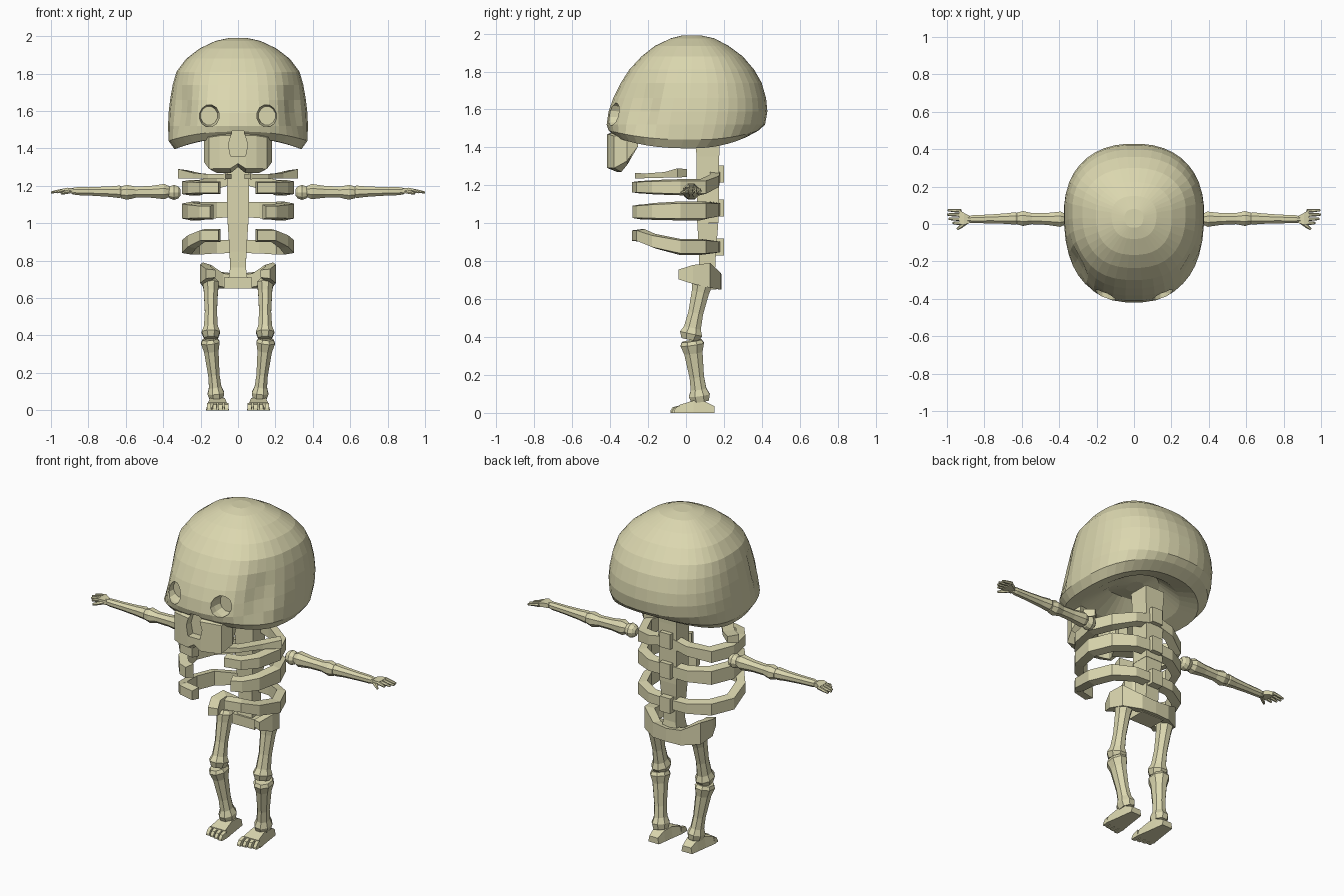
import bpy, bmesh, math
from mathutils import Vector

if "Cube" in bpy.data.objects:
    bpy.data.objects.remove(bpy.data.objects["Cube"])

bone_mat = bpy.data.materials.new("pale bone")
bone_mat.use_nodes = True
bone_mat.diffuse_color = (0.71, 0.68, 0.43, 1)
bsdf = bone_mat.node_tree.nodes["Principled BSDF"]
bsdf.inputs["Base Color"].default_value = (0.71, 0.68, 0.43, 1)
bsdf.inputs["Roughness"].default_value = 0.8


def loft(name, rings, mirror=False):
    """Skin a list of equal-sized point rings and cap both ends."""
    bm = bmesh.new()
    rows = [[bm.verts.new(p) for p in r] for r in rings]
    n = len(rows[0])
    for a, b in zip(rows, rows[1:]):
        for i in range(n):
            j = (i + 1) % n
            bm.faces.new((a[i], a[j], b[j], b[i]))
    bm.faces.new(rows[0])
    bm.faces.new(rows[-1])
    bmesh.ops.recalc_face_normals(bm, faces=bm.faces)
    me = bpy.data.meshes.new(name)
    bm.to_mesh(me)
    bm.free()
    me.materials.append(bone_mat)
    ob = bpy.data.objects.new(name, me)
    bpy.context.collection.objects.link(ob)
    if mirror:
        ob.modifiers.new("Mirror", 'MIRROR').use_mirror_merge = False
    return ob


def ring(c, u, v, n):
    """Ellipse of n points about c with half axes u and v."""
    t = [math.tau * (i + 0.5) / n for i in range(n)]
    return [Vector(c) + Vector(u) * math.cos(a) + Vector(v) * math.sin(a) for a in t]


def bone(name, a, b, profile, n=8, mirror=True, depth=1.0):
    """Turned shaft from a to b; profile gives (fraction, radius)."""
    a, b = Vector(a), Vector(b)
    d = (b - a).normalized()
    u = d.cross(Vector((0, 1, 0))).normalized()
    v = d.cross(u) * depth
    return loft(name, [ring(a.lerp(b, t), u * r, v * r, n) for t, r in profile], mirror)


def band(name, path, thick, mirror=True, symmetric=False):
    """Upright strap along (x, y, z, height) points."""
    if symmetric:
        path = path + [(-x, y, z, h) for x, y, z, h in reversed(path[:-1])]
    rings = []
    for i, (x, y, z, h) in enumerate(path):
        p, q = path[max(i - 1, 0)], path[min(i + 1, len(path) - 1)]
        t = Vector((q[0] - p[0], q[1] - p[1], 0)).normalized()
        s = Vector((-t.y, t.x, 0)) * thick / 2
        c, up = Vector((x, y, z)), Vector((0, 0, h / 2))
        rings.append([c + s + up * 0.8, c - s + up, c - s - up, c + s - up * 0.8])
    return loft(name, rings, mirror and not symmetric)


def box(name, lo, hi):
    (x0, y0, z0), (x1, y1, z1) = lo, hi
    return loft(name, [[(x0, y0, z), (x1, y0, z), (x1, y1, z), (x0, y1, z)] for z in (z0, z1)])


def cut(target, cutter):
    m = target.modifiers.new("Cut", 'BOOLEAN')
    m.operation, m.solver, m.object = 'DIFFERENCE', 'EXACT', cutter
    bpy.context.view_layer.objects.active = target
    bpy.ops.object.modifier_apply(modifier=m.name)


# Skull: rings of (height, half width, front, back, rim lift)
def skull_ring(z, w, front, back, lift, n=40):
    mid = front + (back - front) * 0.57
    pts = []
    for i in range(n):
        a = math.tau * (i + 0.5) / n
        c, s = math.cos(a), math.sin(a)
        e = 2 / (2.25 if s > 0 else 2.45)
        x = w * math.copysign(abs(c) ** e, c)
        depth = (back - mid) if s > 0 else (mid - front)
        y = mid + depth * math.copysign(abs(s) ** e, s)
        # hollow temples beside the eyes
        if s < 0 and lift == 0:
            dent = math.exp(-((z - 1.61) / 0.13) ** 2 - ((s + 0.6) / 0.2) ** 2)
            x *= 1 - 0.09 * dent
            y += 0.03 * dent
        pts.append((x, y, z + lift * s * s))
    return pts


skull = loft("skull", [skull_ring(*r) for r in (
    (1.99, 0.05, -0.02, 0.08, 0), (1.975, 0.12, -0.08, 0.15, 0),
    (1.935, 0.205, -0.165, 0.225, 0), (1.88, 0.277, -0.235, 0.30, 0),
    (1.81, 0.33, -0.30, 0.36, 0), (1.74, 0.35, -0.345, 0.40, 0),
    (1.66, 0.364, -0.385, 0.423, 0), (1.59, 0.372, -0.41, 0.43, 0),
    (1.52, 0.375, -0.42, 0.418, 0), (1.44, 0.372, -0.41, 0.385, 0.05),
    (1.395, 0.34, -0.375, 0.32, 0.06), (1.43, 0.25, -0.29, 0.22, 0.05),
    (1.51, 0.12, -0.15, 0.14, 0.04), (1.53, 0.04, -0.05, 0.06, 0))])

# Upper jaw arch
jaw = band("upper_jaw", [(0.14, -0.26, 1.435, 0.07), (0.155, -0.31, 1.40, 0.18),
                         (0.135, -0.36, 1.375, 0.21), (0.09, -0.38, 1.38, 0.22),
                         (0.04, -0.39, 1.38, 0.22), (0, -0.39, 1.395, 0.19)],
           0.055, symmetric=True)

# Eye sockets and nose opening
cutters = []
for side in (-1, 1):
    cutters.append(loft("eye_cutter", [
        ring((side * 0.155, y, 1.575), (r, 0, 0), (0, 0, r * 1.1), 12)
        for y, r in ((-0.55, 0.057), (-0.37, 0.055), (-0.325, 0.046))]))
nose = [(-0.04, 1.36), (0.04, 1.36), (0.052, 1.42), (0.03, 1.495), (-0.03, 1.495), (-0.052, 1.42)]
cutters.append(loft("nose_cutter", [[(x, y, z) for x, z in nose] for y in (-0.55, -0.37)]))
for c in cutters:
    cut(skull, c)
cut(jaw, cutters[-1])
for c in cutters:
    bpy.data.objects.remove(c)

# Square spine with a flared neck, and spinous processes
bone("lower_spine", (0, 0.11, 0.66), (0, 0.115, 1.0),
     ((0, 0.08), (0.3, 0.06), (0.55, 0.064), (1, 0.078)), n=4, mirror=False)
bone("upper_spine", (0, 0.115, 1.0), (0, 0.115, 1.44),
     ((0, 0.08), (0.5, 0.083), (0.8, 0.085), (1, 0.09)), n=4, mirror=False)
for i, z in enumerate((0.83, 1.035, 1.215)):
    box(f"spinous_process_{i}", (-0.035, 0.13, z), (0.035, 0.2, z + 0.09))

# Rib pairs: heights at back, side and front, strap height, front gap
for i, (back, side, front, h, reach) in enumerate(((1.25, 1.19, 1.19, 0.085, 0.1),
                                                   (1.075, 1.065, 1.06, 0.1, 0.14),
                                                   (0.875, 0.875, 0.935, 0.085, 0.1))):
    low = (back + side) / 2
    band(f"rib_pair_{i}", [(0, 0.155, back, h * 0.8), (0.12, 0.15, low, h * 0.85),
                           (0.225, 0.09, side, h), (0.275, -0.03, side, h),
                           (0.245, -0.17, (side + front) / 2, h * 0.9),
                           (0.19, -0.24, front, h * 0.8), (reach, -0.26, front, h * 0.8)], 0.05)

# Collar bones
band("collar_bones", [(0.05, -0.24, 1.25, 0.03), (0.14, -0.19, 1.25, 0.025),
                      (0.22, -0.09, 1.255, 0.03), (0.30, -0.02, 1.265, 0.05)], 0.065)

# Pelvis
band("pelvis", [(0.145, -0.03, 0.73, 0.05), (0.175, 0.04, 0.73, 0.1), (0.165, 0.11, 0.725, 0.13),
                (0.085, 0.155, 0.695, 0.09), (0, 0.16, 0.69, 0.08)], 0.055, symmetric=True)
box("sacrum", (-0.075, 0.05, 0.65), (0.075, 0.16, 0.71))

# Arms
bone("shoulder_balls", (0.307, 0.025, 1.165), (0.378, 0.025, 1.165),
     ((0, 0.018), (0.18, 0.034), (0.5, 0.042), (0.82, 0.034), (1, 0.018)), n=10)
bone("upper_arms", (0.362, 0.025, 1.17), (0.625, 0.03, 1.165),
     ((0, 0.028), (0.12, 0.044), (0.4, 0.034), (0.7, 0.032), (0.88, 0.043), (1, 0.034)))
bone("forearms", (0.62, 0.03, 1.168), (0.89, 0.025, 1.172),
     ((0, 0.028), (0.05, 0.036), (0.25, 0.03), (0.6, 0.025), (0.9, 0.023), (1, 0.017)))
loft("palms", [[(x, y0, z0), (x, y1, z0), (x, y1, z1), (x, y0, z1)] for x, y0, y1, z0, z1 in
               ((0.88, 0.005, 0.045, 1.16, 1.185), (0.91, -0.005, 0.06, 1.165, 1.19),
                (0.935, 0.0, 0.075, 1.165, 1.185))], mirror=True)
for i, (y, tip) in enumerate(((0.005, 0.97), (0.026, 0.99), (0.048, 1.0), (0.07, 0.995))):
    bone(f"fingers_{i}", (0.925, y, 1.178), (tip, y * 1.06, 1.165),
         ((0, 0.01), (0.6, 0.009), (1, 0.006)), n=6)
bone("thumbs", (0.895, 0.01, 1.17), (0.945, -0.028, 1.16), ((0, 0.011), (0.6, 0.01), (1, 0.006)), n=6)

# Legs
bone("thighs", (0.145, 0.09, 0.70), (0.145, 0.02, 0.385),
     ((0, 0.03), (0.06, 0.048), (0.2, 0.041), (0.55, 0.035), (0.8, 0.04), (0.9, 0.053), (1, 0.04)),
     depth=1.22)
bone("shins", (0.15, 0.03, 0.38), (0.115, 0.075, 0.06),
     ((0, 0.045), (0.06, 0.054), (0.2, 0.042), (0.6, 0.033), (0.8, 0.036), (0.9, 0.048), (1, 0.04)),
     depth=1.25)

# Feet: sloping wedge with four toes
loft("feet", [[(0.11 - w, y, 0), (0.11 + w, y, 0), (0.11 + w * 0.8, y, h), (0.11 - w * 0.8, y, h)]
              for y, w, h in ((0.15, 0.035, 0.035), (0.1, 0.042, 0.06), (0.04, 0.05, 0.065),
                              (-0.035, 0.062, 0.042))], mirror=True)
for i in range(4):
    x = 0.062 + i * 0.031
    loft(f"toes_{i}", [[(x - 0.013, y, 0), (x + 0.013, y, 0), (x + 0.01, y, h), (x - 0.01, y, h)]
                       for y, h in ((-0.03, 0.04), (-0.07 + i * 0.006, 0.03),
                                    (-0.082 + i * 0.006, 0.012))], mirror=True)
